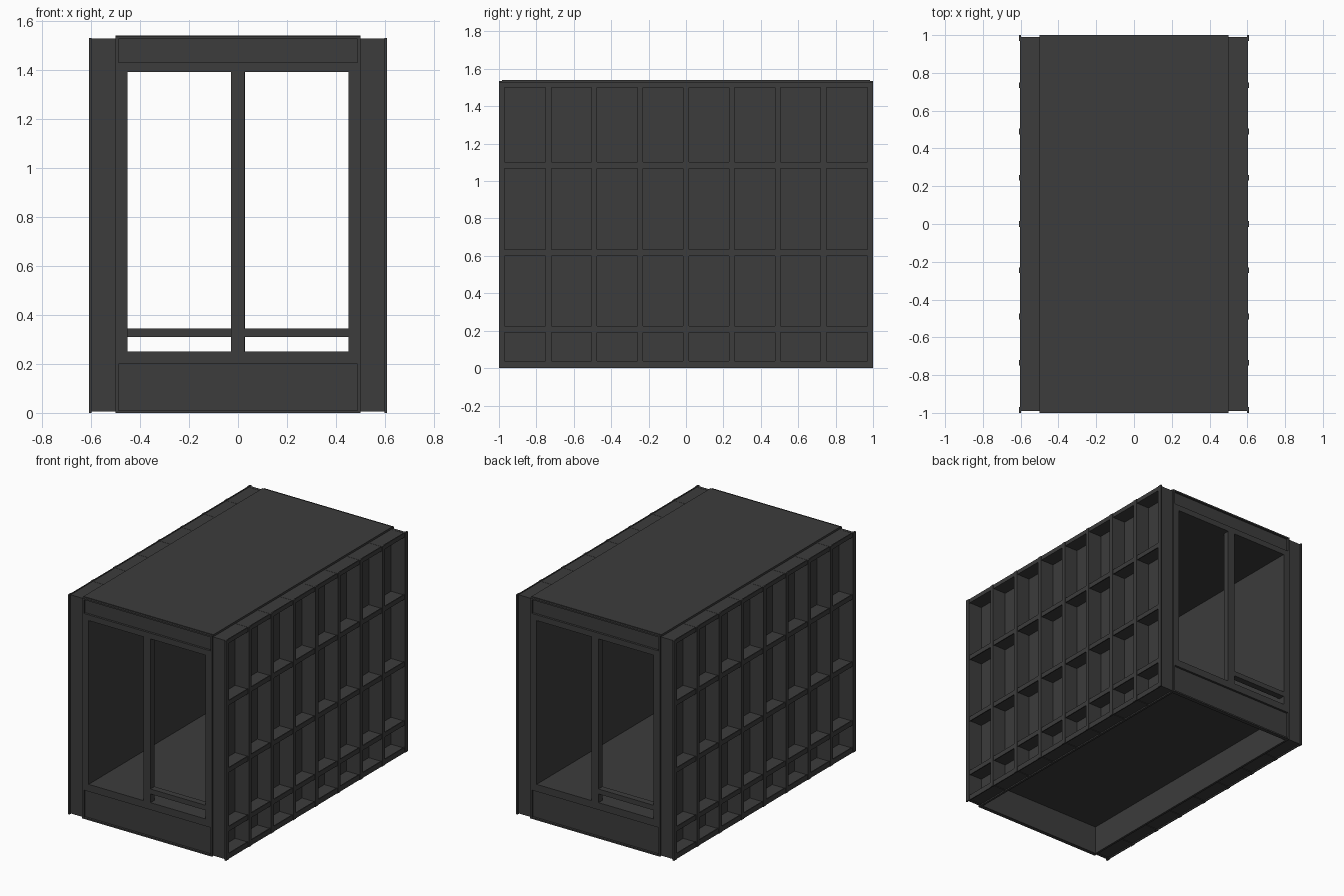
import bpy, bmesh
from mathutils import Vector

if "Cube" in bpy.data.objects:
    bpy.data.objects.remove(bpy.data.objects["Cube"])

mat = bpy.data.materials.new("dark_grey")
mat.diffuse_color = (0.045, 0.045, 0.045, 1)
mat.use_nodes = True
mat.node_tree.nodes["Principled BSDF"].inputs["Base Color"].default_value = mat.diffuse_color


def boxes(name, items):
    """One object made of axis-aligned boxes given as (x0, x1, y0, y1, z0, z1)."""
    bm = bmesh.new()
    for x0, x1, y0, y1, z0, z1 in items:
        vs = bmesh.ops.create_cube(bm, size=1)["verts"]
        for v in vs:
            v.co = Vector((x1 if v.co.x > 0 else x0,
                           y1 if v.co.y > 0 else y0,
                           z1 if v.co.z > 0 else z0))
    me = bpy.data.meshes.new(name)
    bm.to_mesh(me)
    bm.free()
    me.materials.append(mat)
    ob = bpy.data.objects.new(name, me)
    bpy.context.collection.objects.link(ob)
    return ob


def turned(items):
    """Add copies rotated half a turn about z."""
    return items + [(-b, -a, -d, -c, e, f) for a, b, c, d, e, f in items]


H = 1.53
Y = 0.985          # plane of the recessed end panels

# Tunnel shell: floor, ceiling, walls
boxes("floor", [(-0.49, 0.49, -Y, Y, 0.20, 0.25)])
boxes("ceiling", [(-0.49, 0.49, -Y, Y, 1.39, H)])
boxes("roof_sheet", [(-0.5, 0.5, -Y, Y, H, 1.54)])
boxes("inner_walls", turned([(0.45, 0.5, -Y, Y, 0.20, H)]))

# Skirt around the hollow base
boxes("base_skirt", turned([(0.485, 0.5, -Y, Y, 0, 0.20),
                            (-0.485, 0.485, -Y, -Y + 0.012, 0, 0.20)]))

# Raised trim on both ends, leaving the recessed top and bottom panels
boxes("end_trim", turned([
    (-0.5, -0.45, -1, -Y, 0.20, 1.43),
    (0.45, 0.5, -1, -Y, 0.20, 1.43),
    (-0.45, 0.45, -1, -Y, 0.20, 0.25),
    (-0.45, 0.45, -1, -Y, 1.39, 1.43),
    (-0.5, 0.5, -1, -Y, 0, 0.01),
    (-0.5, 0.5, -1, -Y, 1.525, 1.535),
    (-0.5, -0.487, -1, -Y, 0.01, 0.20),
    (0.487, 0.5, -1, -Y, 0.01, 0.20),
    (-0.5, -0.487, -1, -Y, 1.43, 1.525),
    (0.487, 0.5, -1, -Y, 1.43, 1.525),
]))

# Central post and single low rail at each end
boxes("door_post", turned([(-0.028, 0.026, -1, -0.955, 0.25, 1.39)]))
boxes("door_rail", turned([(0.026, 0.45, -1, -0.955, 0.31, 0.345)]))

# Side shelves: 8 bays by 4 rows
ys = [-0.97 + i * 1.94 / 8 for i in range(9)]
ys = [-0.985] + [-0.735 + 0.245 * i for i in range(7)] + [0.985]
zs = [0.02, 0.208, 0.617, 1.085, 1.515]

uprights, stiles = [], []
for i, y in enumerate(ys):
    w = 0.01
    c = y + (0.005 if i == 0 else -0.005 if i == 8 else 0)
    uprights.append((0.5, 0.6, c - w, c + w, 0.005, H - 0.003))
    stiles.append((0.597, 0.608, y - 0.015, y + 0.015, 0, H))
boards = [(0.5, 0.6, -0.975, 0.975, z - 0.011, z + 0.011) for z in zs]
rails = []
for k, z in enumerate(zs):
    z0 = 0 if k == 0 else z - 0.0165
    z1 = 0.037 if k == 0 else H if k == 4 else z + 0.0165
    if k == 4:
        z0 = 1.5
    rails.append((0.597, 0.604, -1, 1, z0, z1))

boxes("shelf_uprights", turned(uprights))
boxes("shelf_boards", turned(boards))
boxes("shelf_stiles", turned(stiles))
boxes("shelf_rails", turned(rails))
